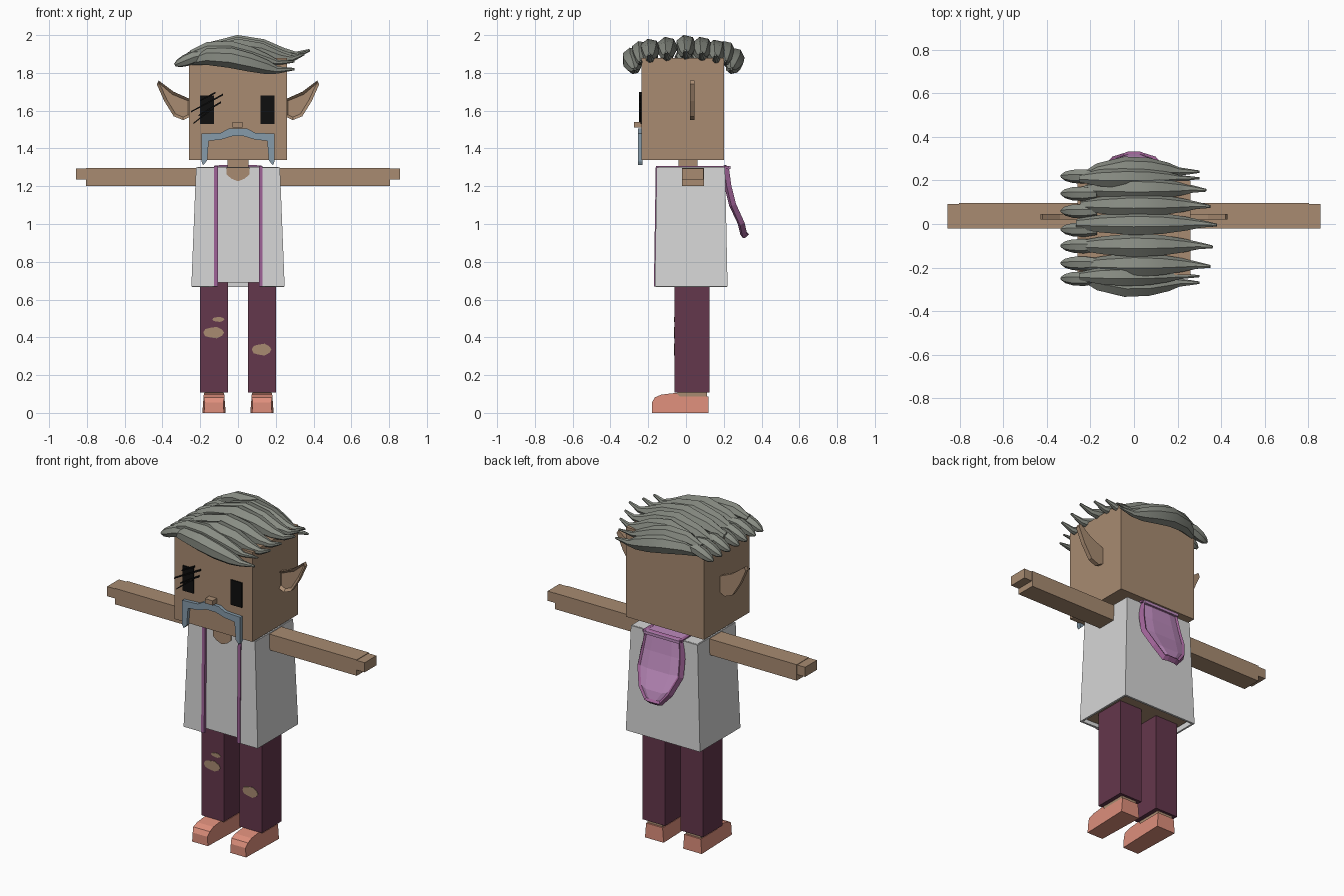
import bpy, bmesh, math
from mathutils import Vector

cube = bpy.data.objects.get("Cube")
if cube:
    bpy.data.objects.remove(cube, do_unlink=True)


def material(name, r, g, b):
    """Flat material from 8-bit display values, stored as linear."""
    colour = [((c / 255 + 0.055) / 1.055) ** 2.4 for c in (r, g, b)] + [1]
    m = bpy.data.materials.new(name)
    m.use_nodes = True
    m.diffuse_color = colour
    m.node_tree.nodes["Principled BSDF"].inputs["Base Color"].default_value = colour
    return m


skin = material("skin tan", 168, 139, 113)
white = material("shirt white", 214, 214, 214)
maroon = material("trouser maroon", 100, 55, 76)
salmon = material("shoe salmon", 222, 143, 124)
pink = material("hood pink", 188, 138, 188)
plum = material("trim plum", 158, 98, 150)
grey = material("hair grey", 136, 140, 131)
blue = material("moustache blue", 134, 155, 170)
black = material("eye black", 14, 14, 14)


def build(name, bm, *mats):
    bmesh.ops.recalc_face_normals(bm, faces=bm.faces[:])
    mesh = bpy.data.meshes.new(name)
    bm.to_mesh(mesh)
    bm.free()
    for m in mats:
        mesh.materials.append(m)
    ob = bpy.data.objects.new(name, mesh)
    bpy.context.collection.objects.link(ob)
    return ob


def loft(rings, caps=True, closed=True):
    """Bridge equal-length rings of points."""
    bm = bmesh.new()
    rows = [[bm.verts.new(p) for p in ring] for ring in rings]
    n = len(rows[0])
    for a, b in zip(rows, rows[1:]):
        for i in range(n if closed else n - 1):
            j = (i + 1) % n
            bm.faces.new((a[i], a[j], b[j], b[i]))
    if caps:
        bm.faces.new(rows[0])
        bm.faces.new(rows[-1])
    return bm


def rect(x, y0, y1, z):
    return [(-x, y0, z), (x, y0, z), (x, y1, z), (-x, y1, z)]


def box(name, x0, x1, y0, y1, z0, z1, mat):
    ring = lambda z: [(x0, y0, z), (x1, y0, z), (x1, y1, z), (x0, y1, z)]
    return build(name, loft([ring(z0), ring(z1)]), mat)


def plate(name, pts, y0, y1, mat):
    """Extrude an x-z outline from y0 to y1."""
    return build(name, loft([[(x, y, z) for x, z in pts] for y in (y0, y1)]), mat)


def strand(name, path, radii, mat, sides=7):
    """Tapered lock of hair running along x."""
    path = [Vector(p) for p in path]
    rings = []
    for i, (p, r) in enumerate(zip(path, radii)):
        t = (path[min(i + 1, len(path) - 1)] - path[max(i - 1, 0)]).normalized()
        u = Vector((0, 0, 1)).cross(t).normalized()
        v = t.cross(u)
        angles = [math.tau * k / sides for k in range(sides)]
        rings.append([p + (u * math.cos(a) + v * math.sin(a)) * r for a in angles])
    ob = build(name, loft(rings), mat)
    ob.data.shade_smooth()
    ob.data.set_sharp_from_angle(angle=math.radians(40))


# Head and neck
box("head", -0.26, 0.26, -0.235, 0.2, 1.34, 1.88, skin)
box("neck", -0.055, 0.055, -0.04, 0.06, 1.25, 1.35, skin)

# Ears, with a sunken inner cup
for side, label in ((1, "left"), (-1, "right")):
    outline = [(0.25, 1.57), (0.29, 1.55), (0.34, 1.57), (0.39, 1.65),
               (0.43, 1.74), (0.42, 1.76), (0.34, 1.7), (0.25, 1.66)]
    bm = loft([[(side * x, y, z) for x, z in outline] for y in (0.02, 0.046)])
    bm.normal_update()
    front = [f for f in bm.faces if all(v.co.y < 0.03 for v in f.verts)]
    bmesh.ops.recalc_face_normals(bm, faces=bm.faces[:])
    bmesh.ops.inset_region(bm, faces=front, thickness=0.016)
    bmesh.ops.translate(bm, verts=front[0].verts[:], vec=(0, 0.016, 0))
    build(label + "_ear", bm, skin)

# Eyes and lashes
box("right_eye", -0.2, -0.127, -0.242, -0.23, 1.53, 1.68, black)
box("left_eye", 0.12, 0.193, -0.242, -0.23, 1.53, 1.68, black)
for x0, z0, x1, z1 in ((-0.235, 1.53, -0.13, 1.62), (-0.25, 1.59, -0.08, 1.69),
                       (-0.21, 1.57, -0.09, 1.65), (-0.2, 1.65, -0.12, 1.7)):
    plate("eyelash", [(x0, z0), (x1, z1 - 0.01), (x1, z1), (x0, z0 + 0.007)],
          -0.25, -0.236, black)

# Nose and moustache
box("nose", -0.028, 0.024, -0.275, -0.23, 1.512, 1.54, skin)
half = [(0.05, 1.505), (0.09, 1.483), (0.193, 1.478), (0.193, 1.33), (0.185, 1.312),
        (0.163, 1.335), (0.155, 1.44), (0.09, 1.447), (0.03, 1.465)]
plate("moustache", half + [(-x, z) for x, z in reversed(half)], -0.255, -0.23, blue)

# Hair: long swept locks over the crown
xs = (-0.26, -0.15, 0, 0.13, 0.24, 0.31)
for y, tip, lift in ((-0.19, 0.35, 0), (-0.1, 0.36, 0.01), (0, 0.38, 0.02),
                     (0.085, 0.35, 0.01), (0.16, 0.33, -0.005)):
    zs = (1.865, 1.9, 1.925, 1.91, 1.88, 1.875)
    path = [(x * tip / 0.38, y, z + lift) for x, z in zip(xs, zs)]
    path.append((tip, y - 0.005, 1.9 + lift))
    strand("crown_lock", path, (0.025, 0.043, 0.057, 0.05, 0.033, 0.018, 0.007), grey)

# Drooping locks along the front and back edges of the head
for y, bulge in ((-0.235, -0.05), (0.205, 0.05)):
    path = [(x * 0.8 - 0.04, y + bulge * s, z) for x, z, s in zip(
        xs, (1.86, 1.885, 1.88, 1.855, 1.83, 1.815), (0, 0.6, 1, 1, 0.8, 0.7))]
    path.append((0.3, y + bulge * 0.7, 1.82))
    strand("edge_lock", path, (0.02, 0.045, 0.055, 0.05, 0.038, 0.02, 0.006), grey)
    inner = [(x, y + bulge * 0.1, z + 0.04) for x, _, z in path]
    strand("upper_edge_lock", inner, (0.02, 0.04, 0.05, 0.045, 0.03, 0.015, 0.005), grey)

# Short locks on the other side
for y in (-0.25, -0.18, -0.1, -0.025, 0.06, 0.14, 0.22):
    strand("short_lock", [(-0.17, y, 1.89), (-0.23, y, 1.885), (-0.28, y, 1.865),
                          (-0.315, y, 1.85), (-0.335, y, 1.842)],
           (0.025, 0.035, 0.032, 0.022, 0.007), grey)

# Torso with a bare underside, and the open jacket around it
bm = loft([rect(0.225, -0.152, 0.2, 0.69), rect(0.205, -0.146, 0.195, 1.298)])
for f in bm.faces:
    f.material_index = int(all(v.co.z < 0.7 for v in f.verts))
build("undershirt", bm, white, skin)


def jacket_ring(x, y0, y1, z):
    return [(-0.115, y0, z), (-x, y0, z), (-x, y1, z), (x, y1, z), (x, y0, z), (0.12, y0, z)]


jacket = build("jacket", loft([jacket_ring(0.247, -0.165, 0.22, 0.668),
                               jacket_ring(0.222, -0.155, 0.207, 1.3)],
                              caps=False, closed=False), white)
wall = jacket.modifiers.new("wall", 'SOLIDIFY')
wall.thickness = 0.016
wall.offset = -1
box("shoulder_top", -0.215, 0.215, -0.145, 0.2, 1.285, 1.301, white)
plate("neckline", [(-0.06, 1.3), (-0.06, 1.262), (-0.035, 1.24), (0, 1.226),
                   (0.035, 1.24), (0.06, 1.262), (0.06, 1.3)], -0.154, -0.145, skin)

# Jacket trim down the front and over the shoulders
for x in (-0.117, 0.121):
    build("front_trim", loft([[(x + a, y + b, z) for a, b in
                               ((-0.01, 0), (0.01, 0), (0.01, 0.018), (-0.01, 0.018))]
                              for y, z in ((-0.17, 0.668), (-0.16, 1.308))]), plum)
    box("shoulder_trim", x - 0.01, x + 0.01, -0.16, 0.225, 1.295, 1.308, plum)
box("hood_band", -0.12, 0.12, 0.09, 0.235, 1.29, 1.307, pink)

# Hanging hood: curved panel with a raised rim
rows = ((1.305, 0.12, 0.225), (1.2, 0.138, 0.24), (1.1, 0.145, 0.265),
        (1.0, 0.105, 0.31), (0.935, 0.05, 0.325))
bm = loft([[(w * s, y - 0.012 * s * s, z) for s in (-1, -0.5, 0.5, 1)]
           for z, w, y in rows], caps=False, closed=False)
bmesh.ops.recalc_face_normals(bm, faces=bm.faces[:])
panel = bm.faces[:]
rim = bmesh.ops.inset_region(bm, faces=panel, thickness=0.016, use_boundary=True)["faces"]
for f in rim:
    f.material_index = 1
for v in {v for f in panel for v in f.verts}:
    v.co.y -= 0.012
hood = build("hood", bm, pink, plum)
thick = hood.modifiers.new("thickness", 'SOLIDIFY')
thick.thickness = 0.03
thick.offset = 0
thick.material_offset_rim = 1

# Arms, hands, legs, ankles and shoes
shoe = [(-0.18, 0), (-0.18, 0.055), (-0.165, 0.082), (-0.13, 0.097), (-0.05, 0.106),
        (-0.035, 0.088), (0.12, 0.088), (0.12, 0)]
for side, label in ((1, "left_"), (-1, "right_")):
    span = lambda a, b: sorted((side * a, side * b))
    box(label + "arm", *span(0.19, 0.805), -0.02, 0.096, 1.2, 1.296, skin)
    box(label + "hand", *span(0.8, 0.858), -0.02, 0.092, 1.235, 1.293, skin)
    box(label + "leg", *span(0.052, 0.202), -0.06, 0.125, 0.107, 0.7, maroon)
    box(label + "ankle", *span(0.078, 0.178), -0.045, 0.11, 0.07, 0.11, skin)
    c = side * 0.127
    bm = loft([[(c + w * (1 - 1.3 * z) * (0.85 if y < -0.17 else 1), y, z)
                for y, z in shoe] for w in (-0.062, 0.062)])
    build(label + "shoe", bm, salmon)

# Torn patches at the knees
for cx, cz, w, h in ((-0.129, 0.425, 0.055, 0.032), (-0.104, 0.495, 0.032, 0.014),
                     (0.125, 0.335, 0.052, 0.033)):
    pts = [(cx + w * math.cos(k * math.tau / 10), cz + h * math.sin(k * math.tau / 10)
            * (0.85 if k % 2 else 1)) for k in range(10)]
    plate("knee_tear", pts, -0.063, -0.056, skin)
